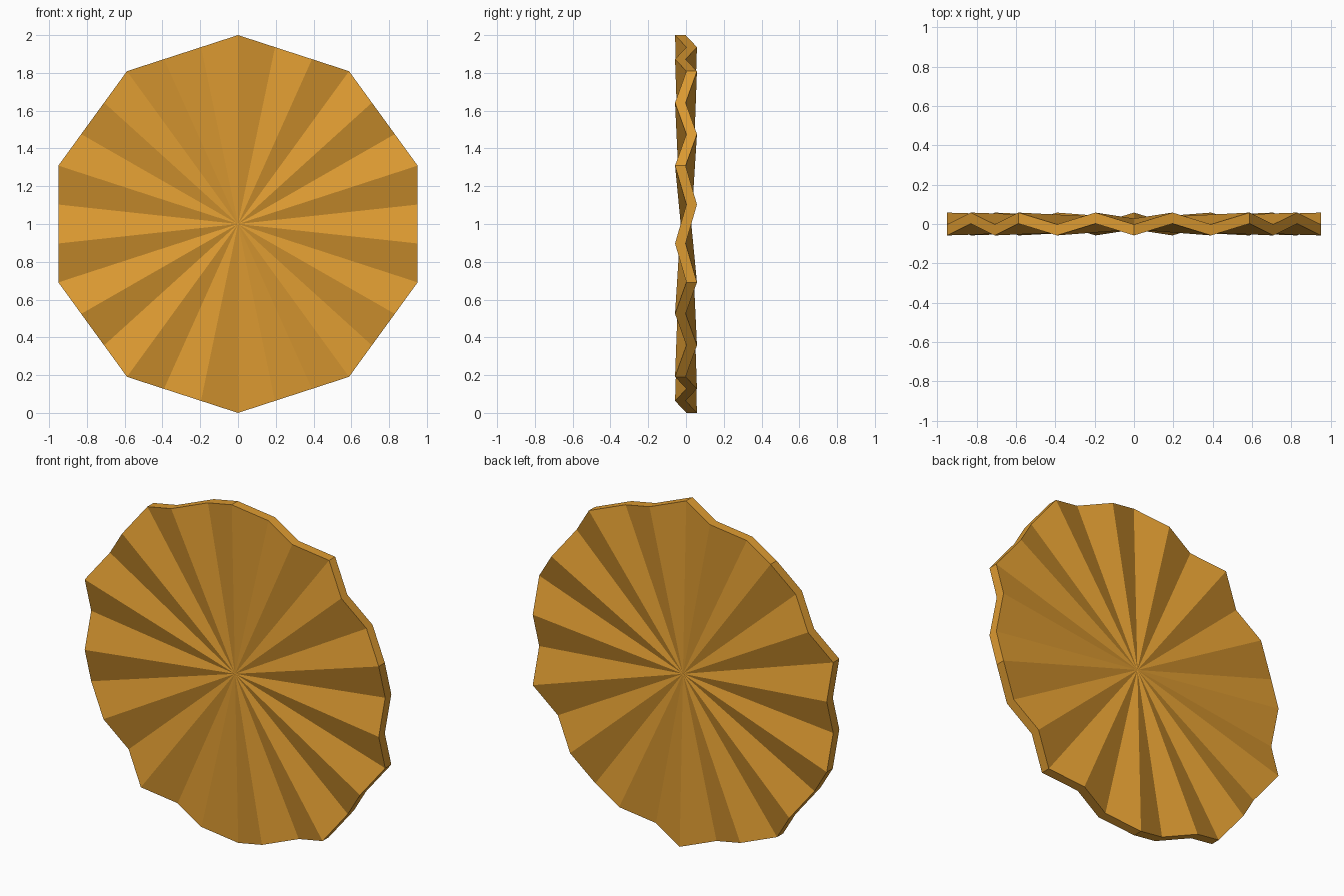
import bpy
import bmesh
from math import sin, cos, pi
from mathutils import Vector

cube = bpy.data.objects.get("Cube")
if cube:
    bpy.data.objects.remove(cube, do_unlink=True)

SIDES, FOLDS = 10, 3          # ten straight sides, three folds on each
WAVE, HALF = 0.03, 0.028      # fold depth and half thickness

gold = bpy.data.materials.new("warm_gold")
gold.use_nodes = True
color = (0.72, 0.325, 0.031, 1)
gold.diffuse_color = color
gold.node_tree.nodes["Principled BSDF"].inputs["Base Color"].default_value = color


def corner(i):
    a = 2 * pi * i / SIDES
    return Vector((sin(a), 0, 1 + cos(a)))


# Rim points along each side, alternately folded forward and back
rim = []
for i in range(SIDES):
    for k in range(FOLDS):
        p = corner(i).lerp(corner(i + 1), k / FOLDS)
        p.y = WAVE if len(rim) % 2 else -WAVE
        rim.append(p)

# Pleated front and back sheets
bm = bmesh.new()
sheets = []
for y in (-HALF, HALF):
    offset = Vector((0, y, 0))
    hub = bm.verts.new(Vector((0, 0, 1)) + offset)
    ring = [bm.verts.new(p + offset) for p in rim]
    for a, b in zip(ring, ring[1:] + ring[:1]):
        bm.faces.new((hub, a, b))
    sheets.append(ring)

# Outer edge band
front, back = sheets
for i in range(len(rim)):
    j = (i + 1) % len(rim)
    bm.faces.new((front[i], front[j], back[j], back[i]))
bmesh.ops.recalc_face_normals(bm, faces=bm.faces)

mesh = bpy.data.meshes.new("pleated_disc")
bm.to_mesh(mesh)
bm.free()
mesh.materials.append(gold)
disc = bpy.data.objects.new("pleated_disc", mesh)
bpy.context.collection.objects.link(disc)
